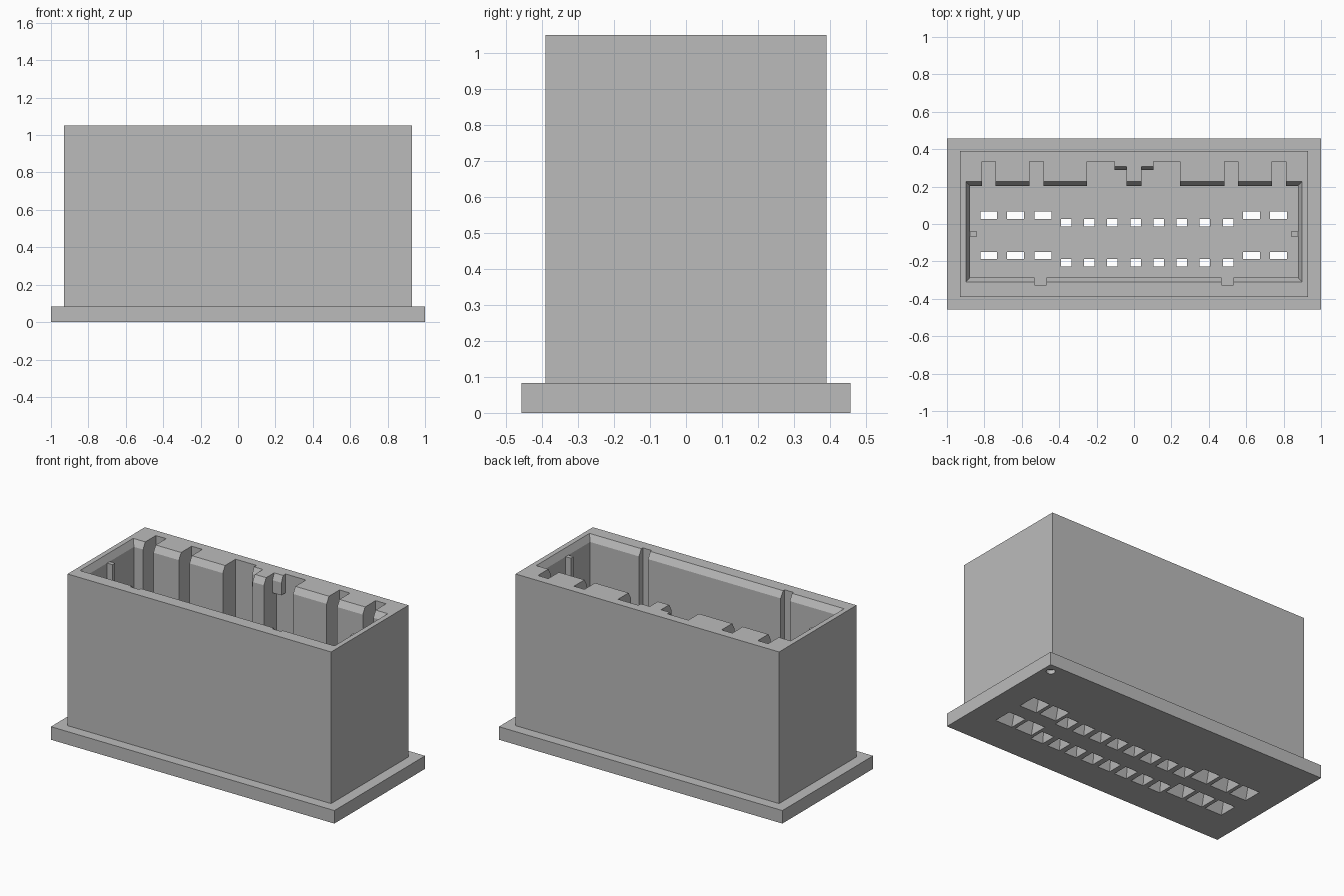
import bpy, bmesh, math

if "Cube" in bpy.data.objects:
    bpy.data.objects.remove(bpy.data.objects["Cube"])

grey = bpy.data.materials.new("light grey plastic")
grey.diffuse_color = (0.5, 0.5, 0.5, 1)
grey.use_nodes = True
grey.node_tree.nodes["Principled BSDF"].inputs["Base Color"].default_value = grey.diffuse_color

FLOOR, TOP, CH = 0.083, 1.05, 0.04   # cavity floor, rim height, chamfer depth


def rect(x0, x1, y0, y1, z):
    return [(x0, y0, z), (x1, y0, z), (x1, y1, z), (x0, y1, z)]


def loft(bm, rings):
    """Closed solid through a stack of matching rings, bottom to top."""
    rows = [[bm.verts.new(p) for p in r] for r in rings]
    n = len(rows[0])
    bm.faces.new(rows[0][::-1])
    bm.faces.new(rows[-1])
    for a, b in zip(rows, rows[1:]):
        for i in range(n):
            j = (i + 1) % n
            bm.faces.new((a[i], a[j], b[j], b[i]))


def make(name, solids):
    bm = bmesh.new()
    for rings in solids:
        loft(bm, rings)
    bmesh.ops.recalc_face_normals(bm, faces=bm.faces)
    me = bpy.data.meshes.new(name)
    bm.to_mesh(me)
    bm.free()
    me.materials.append(grey)
    ob = bpy.data.objects.new(name, me)
    bpy.context.collection.objects.link(ob)
    return ob


def cut(target, solids):
    tool = make("cutter", solids)
    mod = target.modifiers.new("cut", 'BOOLEAN')
    mod.operation, mod.solver, mod.object = 'DIFFERENCE', 'EXACT', tool
    bpy.context.view_layer.objects.active = target
    bpy.ops.object.modifier_apply(modifier=mod.name)
    bpy.data.objects.remove(tool)


# housing: flange stepping up to the tall body
housing = make("housing", [[
    rect(-1, 1, -.457, .457, 0), rect(-1, 1, -.457, .457, FLOOR),
    rect(-.93, .93, -.39, .39, FLOOR), rect(-.93, .93, -.39, .39, TOP)]])

# main cavity with chamfered mouth
cut(housing, [[
    rect(-.877, .877, -.286, .204, FLOOR), rect(-.877, .877, -.286, .204, TOP - CH),
    rect(-.898, .898, -.31, .227, TOP), rect(-.898, .898, -.31, .227, TOP + .05)]])

# keying slots in the back wall and two grooves in the front wall
slots = [(-.813, -.74), (-.56, -.485), (-.25, -.04), (.04, .246), (.483, .557), (.738, .812)]
cut(housing, [[rect(a, b, .1, .333, z) for z in (FLOOR, TOP + .1)] for a, b in slots])
cut(housing, [[rect(x - .032, x + .032, -.325, -.2, z) for z in (FLOOR, TOP + .1)] for x in (-.5, .5)])

# tapered pin holes: wide underneath, narrow at the cavity floor
holes = []
for dy in (0, -.215):
    pins = [(x, .047, .12, .12, .09, .038) for x in (-.777, -.633, -.487, .628, .772)]
    pins += [(-.363 + i * .1237, .007, .088, .1, .056, .04) for i in range(8)]
    for x, y, w0, d0, w1, d1 in pins:
        rings = []
        for t in (-.1, 1.1):
            w, d = (w0 + (w1 - w0) * t) / 2, (d0 + (d1 - d0) * t) / 2
            rings.append(rect(x - w, x + w, y + dy - d, y + dy + d, FLOOR * t))
        holes.append(rings)
cut(housing, holes)

# round first-pin mark under one corner
ring = [(math.cos(i * math.pi / 12), math.sin(i * math.pi / 12)) for i in range(24)]
cut(housing, [[[(.948 + .026 * c, .396 + .026 * s, z) for c, s in ring] for z in (-.02, .025)]])

# small guide ribs on the end walls, latch hooks beside the centre key
for name, s in (("left", -1), ("right", 1)):
    a, b = sorted((s * .877, s * .84))
    make(name + "_guide_rib", [[rect(a, b, -.067, -.04, z) for z in (FLOOR, TOP - CH)]])
    a, b = sorted((s * .04, s * .103))
    make(name + "_latch_hook", [[
        rect(a, b, .29, .333, TOP - .12), rect(a, b, .29, .333, TOP - CH),
        rect(a, b, .308, .333, TOP)]])
